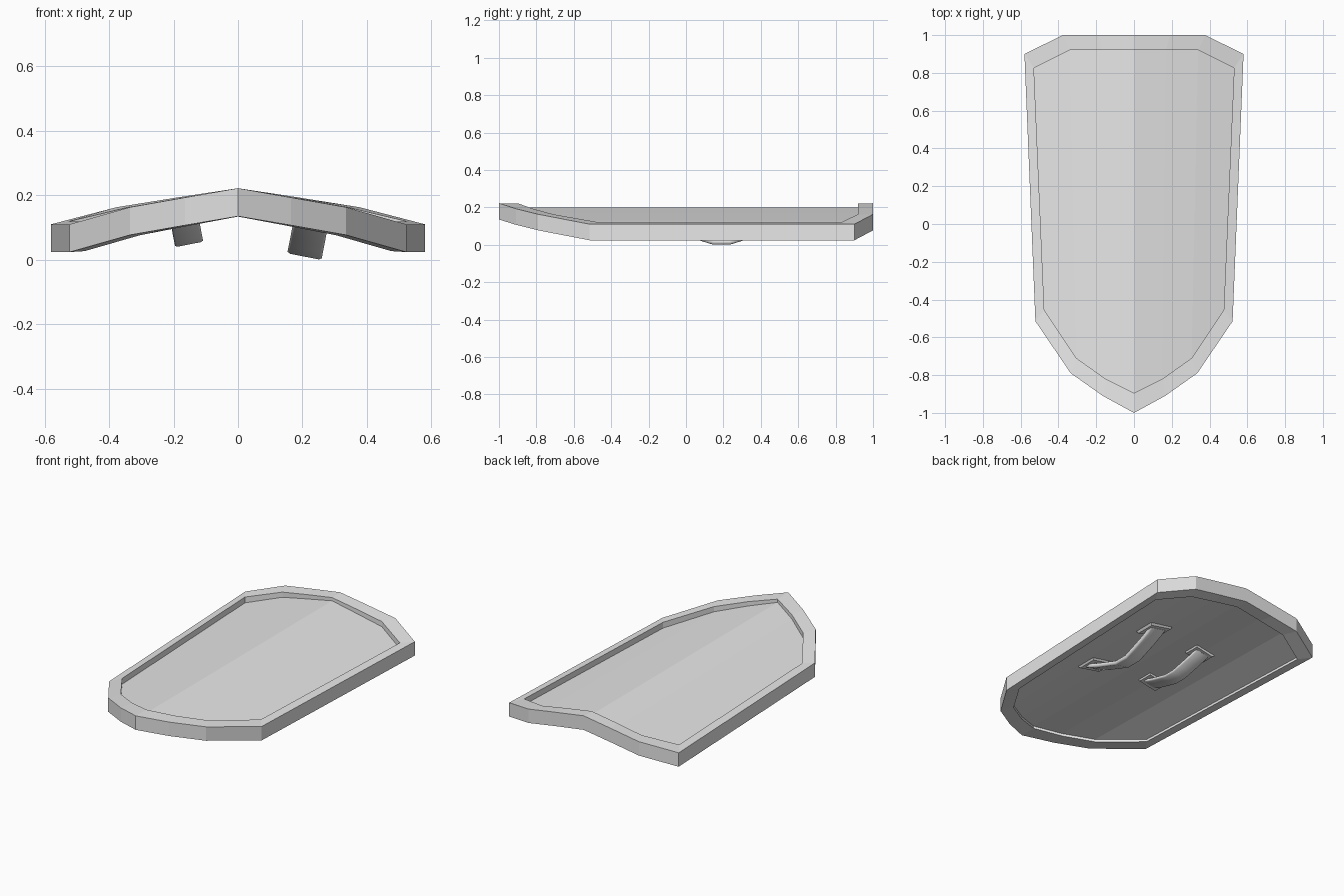
import bpy, bmesh, math
from mathutils import Vector

cube = bpy.data.objects.get("Cube")
if cube:
    bpy.data.objects.remove(cube)

grey = bpy.data.materials.new("plain_grey")
grey.use_nodes = True
tone = (0.8, 0.8, 0.8, 1)
grey.diffuse_color = tone
grey.node_tree.nodes["Principled BSDF"].inputs["Base Color"].default_value = tone


def finish(name, bm):
    bmesh.ops.recalc_face_normals(bm, faces=bm.faces)
    mesh = bpy.data.meshes.new(name)
    bm.to_mesh(mesh)
    bm.free()
    mesh.materials.append(grey)
    obj = bpy.data.objects.new(name, mesh)
    bpy.context.collection.objects.link(obj)
    return obj


# Half outlines from the centre line to the side: tip end, then flat end
outer_tip = [(0, -1), (.165, -.91), (.335, -.79), (.522, -.515)]
outer_end = [(0, 1), (.19, 1), (.377, 1), (.58, .9)]
inner_tip = [(0, -.895), (.15, -.82), (.305, -.71), (.475, -.455)]
inner_end = [(0, .92), (.17, .92), (.34, .92), (.53, .825)]

# Heights of the bent surfaces from centre line to side
rim_top = [.222, .193, .163, .11]
rim_inner_top = [.22, .193, .163, .118]
rim_inner_base = [.134, .106, .076, .027]
rim_base = [.135, .107, .077, .024]
panel_top = [.2, .166, .131, .082]
panel_base = [.149, .122, .092, .042]


def ring(bm, tip, end, heights):
    half = [(x, y, z) for (x, y), z in zip(tip, heights)]
    half += [(x, y, z) for (x, y), z in zip(end, heights)][::-1]
    loop = half + [(-x, y, z) for x, y, z in half[::-1] if x > 0]
    return [bm.verts.new(p) for p in loop]


def bridge(bm, a, b):
    n = len(a)
    for i in range(n):
        j = (i + 1) % n
        bm.faces.new((a[i], a[j], b[j], b[i]))


# Raised rim, a closed band with a rectangular section
bm = bmesh.new()
rings = [ring(bm, outer_tip, outer_end, rim_top),
         ring(bm, inner_tip, inner_end, rim_inner_top),
         ring(bm, inner_tip, inner_end, rim_inner_base),
         ring(bm, outer_tip, outer_end, rim_base)]
for k in range(4):
    bridge(bm, rings[k], rings[(k + 1) % 4])
finish("shield_rim", bm)

# Recessed panel, lengthwise strips above and below
bm = bmesh.new()
top = ring(bm, inner_tip, inner_end, panel_top)
base = ring(bm, inner_tip, inner_end, panel_base)
bridge(bm, top, base)
for loop in (top, base):
    for i in range(3):
        bm.faces.new((loop[i], loop[i + 1], loop[6 - i], loop[7 - i]))
        a, b = loop[-i] if i else loop[0], loop[-i - 1]
        c, d = loop[8 + i], loop[7 + i]
        bm.faces.new((a, b, c, d))
finish("shield_panel", bm)


# Curved grip swept along y, hanging below its mounting surface
def make_grip(name):
    path = [(-.29, 0), (-.25, -.02), (-.19, -.042), (-.115, -.066), (-.045, -.088)]
    path += [(-y, z) for y, z in path[::-1]]
    pts = [Vector((0, y, z)) for y, z in path]
    bm = bmesh.new()
    prev = None
    for i, p in enumerate(pts):
        t = (pts[min(i + 1, len(pts) - 1)] - pts[max(i - 1, 0)]).normalized()
        normal = Vector((1, 0, 0)).cross(t)
        section = []
        for u, v in [(-1, -.6), (-.85, -1), (.85, -1), (1, -.6),
                     (1, .6), (.85, 1), (-.85, 1), (-1, .6)]:
            section.append(bm.verts.new(p + Vector((u * .054, 0, 0)) + normal * v * .013))
        if prev:
            bridge(bm, prev, section)
        else:
            bm.faces.new(section)
        prev = section
    bm.faces.new(prev)
    return finish(name, bm)


# Flat mounting plate at each end of a grip
def make_plate(name, y):
    bm = bmesh.new()
    bmesh.ops.create_cube(bm, size=1)
    for v in bm.verts:
        taper = .85 if v.co.z < 0 else 1
        v.co = (v.co.x * .17 * taper, y + v.co.y * .14 * taper, v.co.z * .02)
    return finish(name, bm)


def make_handle(side, location, tilt, scale):
    parts = [make_grip(side + "_grip"),
             make_plate(side + "_front_plate", -.26),
             make_plate(side + "_back_plate", .26)]
    for obj in parts:
        obj.location = location
        obj.rotation_euler = (0, tilt, 0)
        obj.scale = scale
    bpy.ops.object.select_all(action='DESELECT')
    parts[0].select_set(True)
    bpy.context.view_layer.objects.active = parts[0]
    bpy.ops.object.shade_smooth_by_angle(angle=math.radians(60))


tilt = math.radians(11)
make_handle("left", (.225, .19, .109), tilt, (1, 1, 1))
make_handle("right", (-.165, .18, .119), -tilt, (.82, .8, .72))
